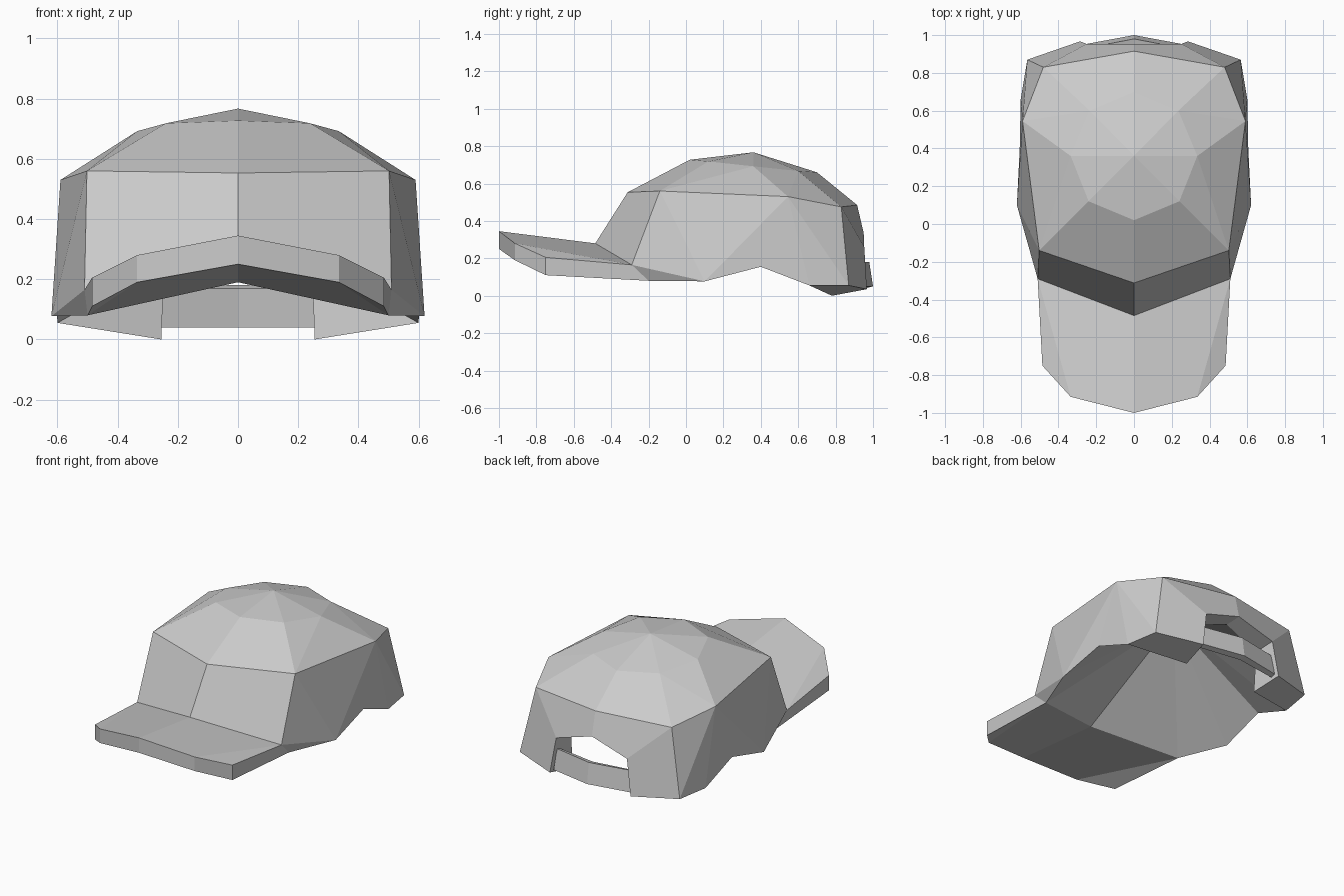
import bpy
import bmesh

cube = bpy.data.objects.get("Cube")
if cube:
    bpy.data.objects.remove(cube, do_unlink=True)

fabric = bpy.data.materials.new("grey fabric")
fabric.use_nodes = True
grey = (0.6, 0.6, 0.6, 1)
fabric.diffuse_color = grey
fabric.node_tree.nodes["Principled BSDF"].inputs["Base Color"].default_value = grey


def build(name, points, faces):
    """Make a flat-shaded mesh from named points of the left half, mirrored in x."""
    bm = bmesh.new()
    for side in (1, -1):
        verts = {k: bm.verts.new((side * x, y, z)) for k, (x, y, z) in points.items()}
        for face in faces:
            bm.faces.new([verts[k] for k in face.split()])
    bmesh.ops.remove_doubles(bm, verts=bm.verts[:], dist=0.001)
    bmesh.ops.recalc_face_normals(bm, faces=bm.faces[:])
    mesh = bpy.data.meshes.new(name)
    bm.to_mesh(mesh)
    bm.free()
    mesh.materials.append(fabric)
    obj = bpy.data.objects.new(name, mesh)
    bpy.context.collection.objects.link(obj)
    return obj


# Seam where the brim joins the crown
seam = {
    "seam_mid": (0, -0.485, 0.28), "seam_end": (0.51, -0.29, 0.165),
    "under_mid": (0, -0.39, 0.19), "under_end": (0.5, -0.2, 0.08),
}

# Crown: apex, upper ring, shoulder ring, lower edge, back opening, deep hollow underside
crown = seam | {
    "apex": (0, 0.36, 0.767),
    "up_front": (0, 0.02, 0.727), "up_a": (0.24, 0.12, 0.718), "up_b": (0.335, 0.36, 0.692),
    "up_c": (0.235, 0.6, 0.667), "up_back": (0, 0.7, 0.66),
    "sh_front": (0, -0.312, 0.553), "sh_a": (0.502, -0.14, 0.56), "sh_b": (0.59, 0.545, 0.53),
    "sh_c": (0.48, 0.83, 0.475), "sh_back": (0, 0.915, 0.485),
    "low_a": (0.62, 0.1, 0.077), "low_b": (0.605, 0.4, 0.155),
    "low_c": (0.6, 0.66, 0.055), "low_d": (0.565, 0.87, 0.055),
    "flap_out": (0.285, 0.967, 0.035), "flap_in": (0.255, 0.78, 0),
    "arch_out": (0.25, 0.953, 0.26), "arch_top": (0, 0.95, 0.335),
    "arch_in": (0.245, 0.81, 0.25), "arch_top_in": (0, 0.84, 0.33),
    "hollow": (0, 0.36, 0.57),
}
build("crown", crown, [
    "apex up_front up_a", "apex up_a up_b", "apex up_b up_c", "apex up_c up_back",
    "up_front sh_front sh_a up_a", "up_a sh_a up_b", "up_b sh_a sh_b",
    "up_b sh_b up_c", "up_c sh_b sh_c", "up_c sh_c sh_back up_back",
    "sh_front seam_mid seam_end sh_a", "sh_a seam_end low_a", "sh_a low_a sh_b",
    "sh_b low_a low_b", "sh_b low_b low_c", "sh_b low_c low_d", "sh_b low_d sh_c",
    "sh_c low_d flap_out arch_out", "sh_c arch_out arch_top sh_back",
    "seam_end under_end low_a", "seam_mid under_mid under_end seam_end",
    "low_c flap_in flap_out low_d", "flap_in arch_in arch_out flap_out",
    "arch_in arch_top_in arch_top arch_out",
    "hollow under_mid under_end", "hollow under_end low_a", "hollow low_a low_b",
    "hollow low_b low_c", "low_c flap_in arch_in", "hollow low_c arch_in",
    "hollow arch_in arch_top_in",
])

# Brim: top and bottom sheets with a rim between them
brim = seam | {
    "top_tip": (0, -1, 0.345), "top_mid": (0.335, -0.915, 0.28), "top_side": (0.485, -0.75, 0.205),
    "bot_tip": (0, -1, 0.25), "bot_mid": (0.335, -0.915, 0.19), "bot_side": (0.485, -0.75, 0.11),
}
build("brim", brim, [
    "seam_mid top_tip top_mid seam_end", "seam_end top_mid top_side",
    "under_mid bot_tip bot_mid under_end", "under_end bot_mid bot_side",
    "top_tip bot_tip bot_mid top_mid", "top_mid bot_mid bot_side top_side",
    "top_side bot_side under_end seam_end", "seam_mid under_mid under_end seam_end",
])

# Strap across the back opening
strap = {
    "mid_top": (0, 0.98, 0.18), "mid_low": (0, 1, 0.05),
    "mid_top_in": (0, 0.94, 0.17), "mid_low_in": (0, 0.96, 0.04),
    "end_top": (0.26, 0.93, 0.18), "end_low": (0.27, 0.95, 0.05),
    "end_top_in": (0.26, 0.9, 0.17), "end_low_in": (0.27, 0.92, 0.04),
}
build("back_strap", strap, [
    "mid_top end_top end_low mid_low", "mid_top_in end_top_in end_low_in mid_low_in",
    "mid_top end_top end_top_in mid_top_in", "mid_low end_low end_low_in mid_low_in",
    "end_top end_low end_low_in end_top_in",
])
